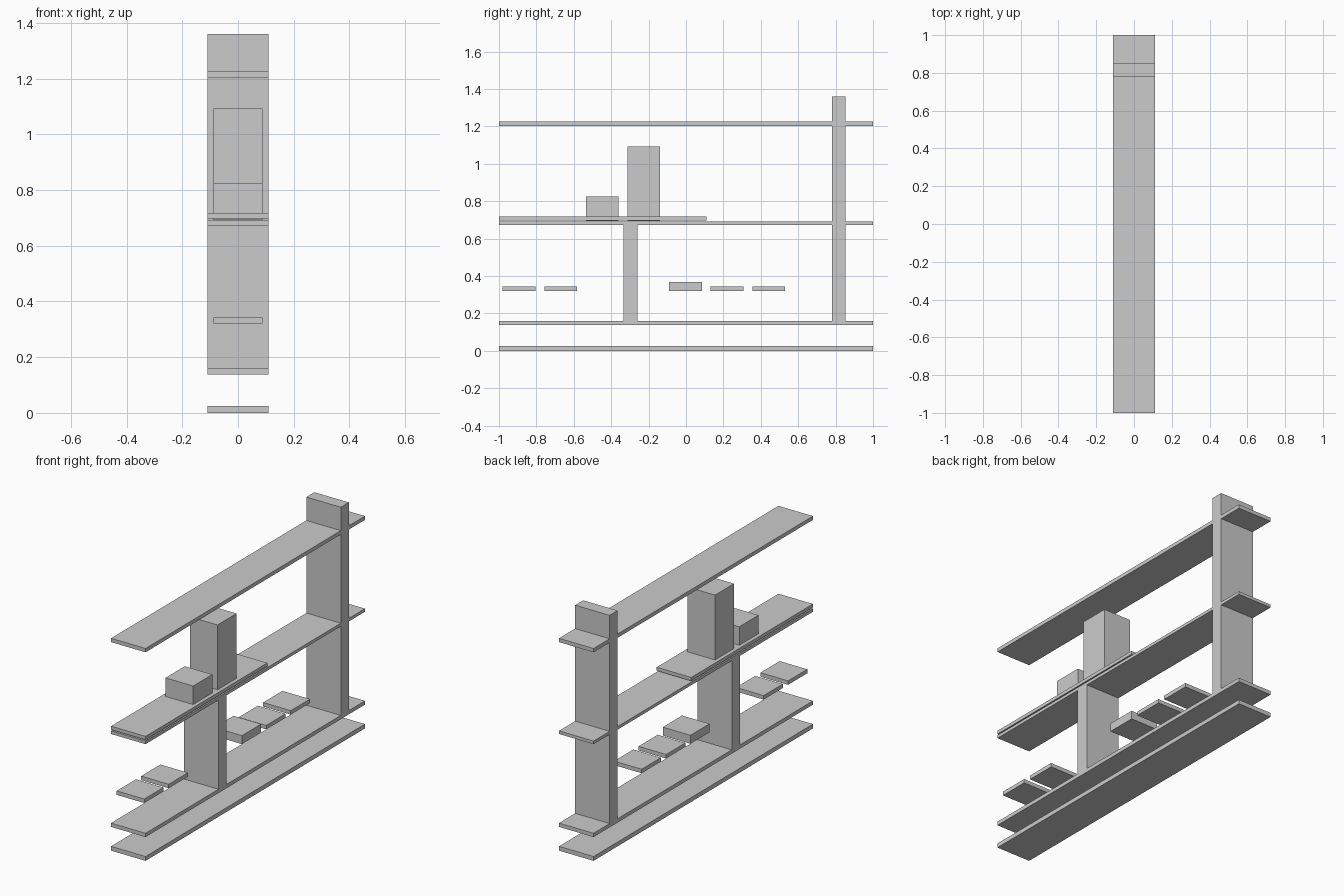
import bpy
import bmesh

if "Cube" in bpy.data.objects:
    bpy.data.objects.remove(bpy.data.objects["Cube"])

grey = bpy.data.materials.new("plain_grey")
grey.diffuse_color = (0.6, 0.6, 0.6, 1)
grey.use_nodes = True
grey.node_tree.nodes["Principled BSDF"].inputs["Base Color"].default_value = grey.diffuse_color

HALF_DEPTH = 0.11   # half thickness of shelves and posts along x
HALF_ITEM = 0.088   # half thickness of the loose blocks along x


def finish(name, bm):
    bmesh.ops.recalc_face_normals(bm, faces=bm.faces)
    mesh = bpy.data.meshes.new(name)
    bm.to_mesh(mesh)
    bm.free()
    mesh.materials.append(grey)
    obj = bpy.data.objects.new(name, mesh)
    bpy.context.collection.objects.link(obj)
    return obj


def box(name, half_x, y0, y1, z0, z1):
    bm = bmesh.new()
    bmesh.ops.create_cube(bm, size=1)
    for v in bm.verts:
        v.co = (v.co.x * 2 * half_x,
                y0 + (v.co.y + 0.5) * (y1 - y0),
                z0 + (v.co.z + 0.5) * (z1 - z0))
    return finish(name, bm)


# Joined frame: three shelves, a short divider and a tall post in one solid
ys = [-1, -0.335, -0.26, 0.78, 0.853, 1]
zs = [0.137, 0.159, 0.673, 0.691, 1.203, 1.225, 1.36]
shelf_rows, divider, post = (0, 2, 4), (1, 1), 3
bm = bmesh.new()
grid = {(i, j): bm.verts.new((-HALF_DEPTH, y, z))
        for i, y in enumerate(ys) for j, z in enumerate(zs)}
for i in range(len(ys) - 1):
    for j in range(len(zs) - 1):
        if j in shelf_rows or i == post or (i, j) == divider:
            bm.faces.new([grid[c] for c in
                          ((i, j), (i + 1, j), (i + 1, j + 1), (i, j + 1))])
bmesh.ops.delete(bm, geom=[v for v in bm.verts if not v.link_faces], context='VERTS')
ext = bmesh.ops.extrude_face_region(bm, geom=bm.faces[:], use_keep_orig=True)
top = [g for g in ext["geom"] if isinstance(g, bmesh.types.BMVert)]
bmesh.ops.translate(bm, verts=top, vec=(2 * HALF_DEPTH, 0, 0))
finish("shelf_frame", bm)

# Separate boards: base plank and thin overlay above the middle shelf
box("base_board", HALF_DEPTH, -1, 1, 0, 0.025)
box("overlay_board", HALF_DEPTH, -1, 0.11, 0.698, 0.718)

# Blocks standing on the middle shelf
box("tall_block", HALF_ITEM, -0.312, -0.139, 0.693, 1.092)
box("short_block", HALF_ITEM, -0.535, -0.36, 0.693, 0.825)

# Row of small slabs in the lower bay
slabs = [(-0.98, 0.343), (-0.757, 0.343), (-0.09, 0.369), (0.132, 0.343), (0.355, 0.343)]
for n, (y, z_top) in enumerate(slabs, 1):
    box(f"small_slab_{n}", HALF_ITEM, y, y + 0.175, 0.32, z_top)
